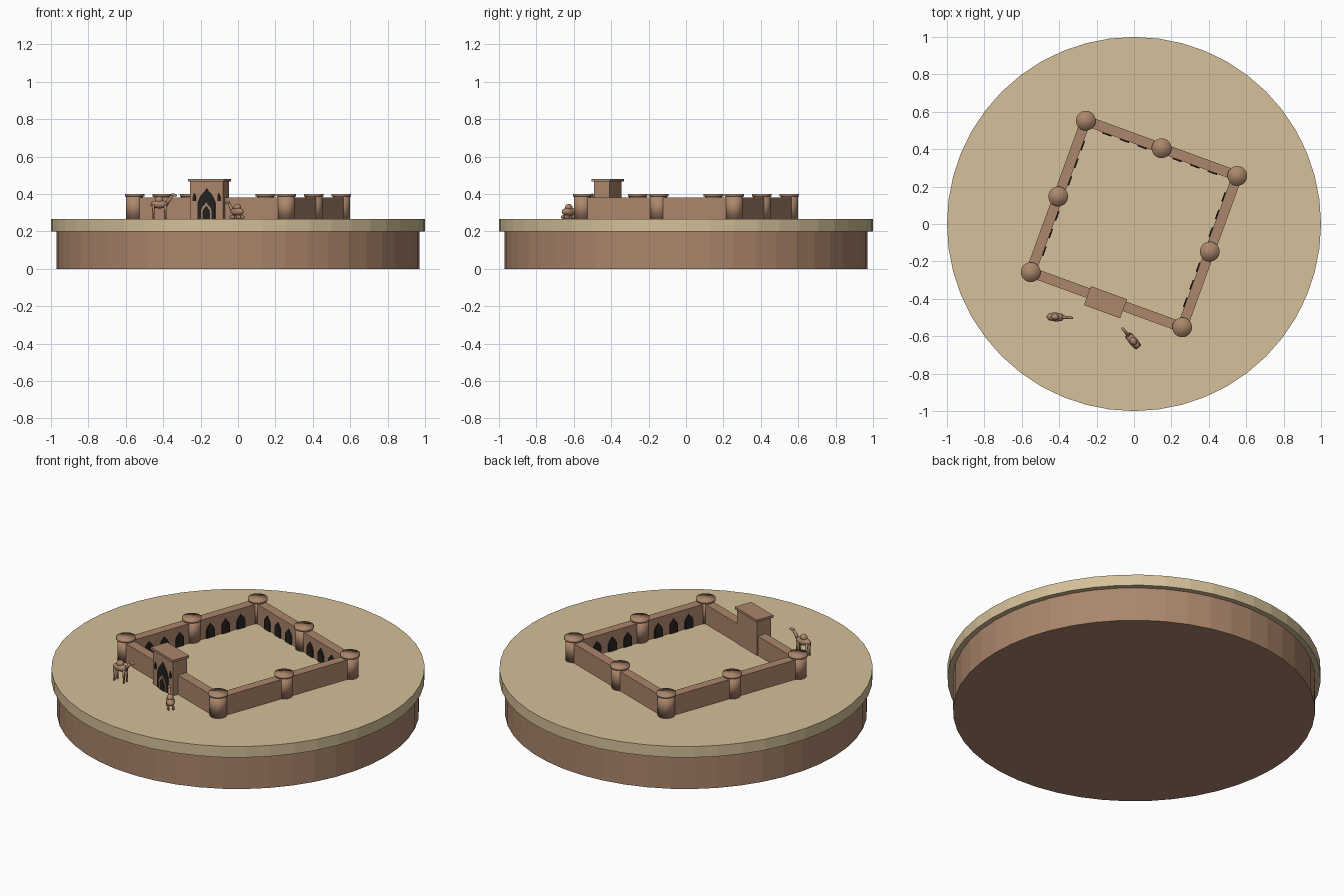
import bpy, bmesh, math
from mathutils import Matrix, Vector

cube = bpy.data.objects.get("Cube")
if cube:
    bpy.data.objects.remove(cube, do_unlink=True)


def material(name, color):
    m = bpy.data.materials.new(name)
    m.use_nodes = True
    m.diffuse_color = (*color, 1)
    m.node_tree.nodes["Principled BSDF"].inputs["Base Color"].default_value = (*color, 1)
    return m


SAND = material("sand", (0.66, 0.53, 0.32))
CLAY = material("clay brown", (0.41, 0.24, 0.15))
DARK = material("dark opening", (0.018, 0.016, 0.014))

GROUND = 0.265
HALF = 0.431       # half the distance between corner towers
THICK = 0.054      # wall thickness
FORT = Matrix.Rotation(math.radians(-20), 4, "Z")


def finish(name, bm, mat, matrix=Matrix(), smooth=False):
    bmesh.ops.recalc_face_normals(bm, faces=bm.faces)
    mesh = bpy.data.meshes.new(name)
    bm.to_mesh(mesh)
    bm.free()
    mesh.materials.append(mat)
    mesh.polygons.foreach_set("use_smooth", [smooth] * len(mesh.polygons))
    obj = bpy.data.objects.new(name, mesh)
    obj.matrix_world = matrix
    bpy.context.collection.objects.link(obj)
    return obj


def add_cylinder(bm, r, z0, z1, x=0, y=0, segments=24, top=None):
    bmesh.ops.create_cone(bm, cap_ends=True, segments=segments, radius1=r,
                          radius2=r if top is None else top, depth=z1 - z0,
                          matrix=Matrix.Translation((x, y, (z0 + z1) / 2)))


def add_box(bm, center, size):
    bmesh.ops.create_cube(bm, size=1, matrix=Matrix.Translation(center)
                          @ Matrix.Diagonal((*size, 1)))


def add_ball(bm, center, radii, tilt=0):
    bmesh.ops.create_uvsphere(bm, u_segments=16, v_segments=10, radius=1,
                              matrix=Matrix.Translation(center)
                              @ Matrix.Rotation(tilt, 4, "Y")
                              @ Matrix.Diagonal((*radii, 1)))


def add_limb(bm, a, b, r1, r2):
    a, b = Vector(a), Vector(b)
    turn = (b - a).to_track_quat("Z", "Y").to_matrix().to_4x4()
    bmesh.ops.create_cone(bm, cap_ends=True, segments=10, radius1=r1, radius2=r2,
                          depth=(b - a).length,
                          matrix=Matrix.Translation((a + b) / 2) @ turn)


def add_arch(bm, x, y, z, width, height, depth):
    """Pointed arch plate whose back lies at y and whose face looks to -y."""
    w = width / 2
    outline = [(-w, 0), (w, 0), (w, 0.55), (w * 0.72, 0.75), (w * 0.3, 0.88),
               (0, 1), (-w * 0.3, 0.88), (-w * 0.72, 0.75), (-w, 0.55)]
    face = bm.faces.new([bm.verts.new((x + px, y, z + pz * height)) for px, pz in outline])
    new = bmesh.ops.extrude_face_region(bm, geom=[face])["geom"]
    bmesh.ops.translate(bm, vec=(0, -depth, 0),
                        verts=[v for v in new if isinstance(v, bmesh.types.BMVert)])


# Round plinth and sandy disc
for name, r, z0, z1, mat in (("plinth", 0.97, 0, 0.2, CLAY),
                             ("sand_disc", 1.0, 0.2, GROUND, SAND)):
    bm = bmesh.new()
    add_cylinder(bm, r, z0, z1, segments=48)
    finish(name, bm, mat)

# Four walls with a corner tower each; three carry a middle tower and inner arches
for i, side in enumerate(("back", "left", "front", "right")):
    place = FORT @ Matrix.Rotation(math.radians(90 * i), 4, "Z")
    bm = bmesh.new()
    add_box(bm, (0, HALF, (GROUND + 0.38) / 2), (2 * HALF, THICK, 0.38 - GROUND))
    finish(side + "_wall", bm, CLAY, place)

    spots = [("corner", HALF)]
    if side != "front":
        spots.append(("middle", 0))
        bm = bmesh.new()
        for k in range(-3, 4):
            add_arch(bm, k * 0.1, HALF - THICK / 2, GROUND, 0.052, 0.083, 0.007)
        finish(side + "_arches", bm, DARK, place)
    for kind, x in spots:
        bm = bmesh.new()
        add_cylinder(bm, 0.046, GROUND, 0.388, x, HALF)
        add_cylinder(bm, 0.053, 0.387, 0.4, x, HALF)
        finish(f"{side}_{kind}_tower", bm, CLAY, place, smooth=True)

# Gatehouse with overhanging roof slab
GATE_Y = -0.445
FACE_Y = GATE_Y - 0.045
bm = bmesh.new()
add_box(bm, (0, GATE_Y, (GROUND + 0.468) / 2), (0.188, 0.09, 0.468 - GROUND))
finish("gatehouse", bm, CLAY, FORT)
bm = bmesh.new()
add_box(bm, (0, GATE_Y, 0.474), (0.206, 0.108, 0.014))
finish("gatehouse_roof", bm, CLAY, FORT)

# Gate portal, inner door frame, door opening and slit windows
bm = bmesh.new()
add_arch(bm, 0, FACE_Y, GROUND, 0.1, 0.165, 0.004)
for x in (-0.07, 0.07):
    add_arch(bm, x, FACE_Y, 0.362, 0.016, 0.042, 0.004)
finish("gate_portal_and_slits", bm, DARK, FORT)
bm = bmesh.new()
add_arch(bm, 0, FACE_Y - 0.004, GROUND, 0.06, 0.09, 0.002)
finish("door_frame", bm, CLAY, FORT)
bm = bmesh.new()
add_arch(bm, 0, FACE_Y - 0.006, GROUND, 0.042, 0.072, 0.002)
finish("door_opening", bm, DARK, FORT)


# Camels, built facing +x with the ground at zero
def camel(name, x, y, heading, standing):
    lift = 0.08 if standing else 0.04
    bm = bmesh.new()
    add_ball(bm, (0, 0, lift), (0.048, 0.024, 0.022))
    add_ball(bm, (-0.002, 0, lift + 0.022), (0.022, 0.018, 0.02))
    add_limb(bm, (0.036, 0, lift + 0.002), (0.068, 0, lift + 0.046), 0.011, 0.007)
    add_ball(bm, (0.077, 0, lift + 0.049), (0.018, 0.008, 0.008), 0.15)
    for lx in (-0.032, 0.032):
        for ly in (-0.013, 0.013):
            if standing:
                add_limb(bm, (lx, ly, 0), (lx, ly, lift), 0.005, 0.007)
            else:
                add_ball(bm, (lx * 0.8, ly, 0.012), (0.02, 0.007, 0.012))
    finish(name, bm, CLAY, Matrix.Translation((x, y, GROUND))
           @ Matrix.Rotation(math.radians(heading), 4, "Z"), smooth=True)


camel("standing_camel", -0.42, -0.497, -3, True)
camel("resting_camel", -0.005, -0.625, 130, False)
